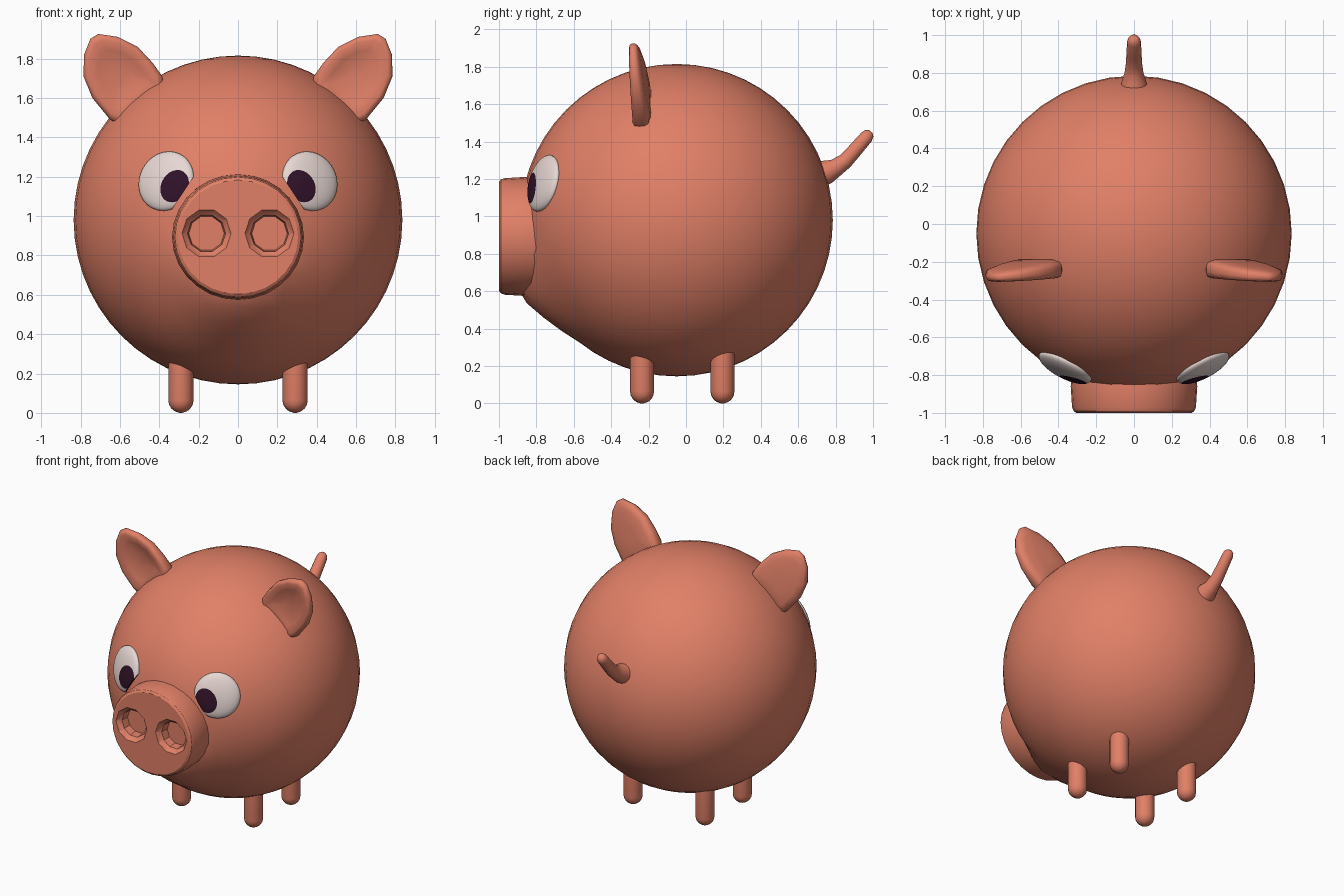
import bpy
import bmesh
from math import sin, cos, pi, radians, sqrt
from mathutils import Vector, Matrix

cube = bpy.data.objects.get("Cube")
if cube:
    bpy.data.objects.remove(cube)


def material(name, color):
    mat = bpy.data.materials.new(name)
    mat.use_nodes = True
    mat.diffuse_color = (*color, 1)
    mat.node_tree.nodes["Principled BSDF"].inputs["Base Color"].default_value = (*color, 1)
    return mat


SKIN = material("salmon pink", (0.75, 0.215, 0.135))
WHITE = material("eye white", (0.8, 0.68, 0.65))
DARK = material("dark plum", (0.03, 0.006, 0.022))


def finish(name, bm, mats=(SKIN,), angle=40, mirror=False):
    """Turn a bmesh into a smooth object, mirrored across x if asked."""
    bmesh.ops.recalc_face_normals(bm, faces=bm.faces)
    mesh = bpy.data.meshes.new(name)
    bm.to_mesh(mesh)
    bm.free()
    for mat in mats:
        mesh.materials.append(mat)
    mesh.shade_smooth()
    mesh.set_sharp_from_angle(angle=radians(angle))
    obj = bpy.data.objects.new(name, mesh)
    bpy.context.collection.objects.link(obj)
    if mirror:
        obj.modifiers.new("mirror", 'MIRROR')
    return obj


def loft(rings):
    """Skin a list of equal-length point rings and cap both ends."""
    bm = bmesh.new()
    loops = [[bm.verts.new(p) for p in ring] for ring in rings]
    count = len(loops[0])
    for a, b in zip(loops, loops[1:]):
        for i in range(count):
            j = (i + 1) % count
            bm.faces.new((a[i], a[j], b[j], b[i]))
    bm.faces.new(loops[0])
    bm.faces.new(loops[-1])
    return bm


def ring(center, u, v, ru, rv, sides):
    return [Vector(center) + Vector(u) * ru * cos(2 * pi * i / sides)
            + Vector(v) * rv * sin(2 * pi * i / sides) for i in range(sides)]


X, Y, Z = Vector((1, 0, 0)), Vector((0, 1, 0)), Vector((0, 0, 1))

# Body: a sphere with the chin drawn forward under the snout
CENTER = Vector((0, -0.05, 0.98))
RADIUS = 0.835
bm = bmesh.new()
bmesh.ops.create_uvsphere(bm, u_segments=40, v_segments=28, radius=RADIUS)
bmesh.ops.translate(bm, verts=bm.verts, vec=CENTER)
for v in bm.verts:
    if v.co.y < -0.4 and v.co.z < 0.85:
        t = min(max((v.co.z - 0.33) / 0.24, 0), 1)
        side = max(0, 1 - (v.co.x / 0.32) ** 2) ** 1.5
        v.co.y = min(v.co.y, max(v.co.y - 0.11 * t * side, -0.9))
finish("body", bm)

# Snout: a short barrel with a bevelled rim, and nostrils cut into it
SNOUT_Z = 0.893
profile = [(-0.74, 0.325), (-0.86, 0.335), (-0.97, 0.328), (-0.99, 0.32), (-1.0, 0.305)]
snout = finish("snout", loft([ring((0, y, SNOUT_Z), X, Z, r, r * 0.95, 28) for y, r in profile]))
cutters = []
for s in (-1, 1):
    steps = [(-1.03, 0.148), (-0.975, 0.105), (-0.97, 0.097), (-0.915, 0.09)]
    cut = finish("nostril_cutter", loft(
        [ring((s * 0.16, y, 0.912), X, Z, r, r, 10) for y, r in steps]))
    cut.hide_render = True
    mod = snout.modifiers.new("nostril", 'BOOLEAN')
    mod.operation = 'DIFFERENCE'
    mod.solver = 'EXACT'
    mod.object = cut
    cutters.append(cut)
bpy.context.view_layer.update()
carved = bpy.data.meshes.new_from_object(
    snout.evaluated_get(bpy.context.evaluated_depsgraph_get()))
snout.modifiers.clear()
snout.data = carved
carved.shade_smooth()
carved.set_sharp_from_angle(angle=radians(25))
for cut in cutters:
    bpy.data.objects.remove(cut)

# Eyes: flattened domes whose pole rings form the pupil
ex, ez = -0.37, 1.18
ey = CENTER.y - sqrt(RADIUS ** 2 - ex ** 2 - (ez - CENTER.z) ** 2)
normal = (Vector((ex, ey, ez)) - CENTER).normalized()
across = Z.cross(normal).normalized()
up = normal.cross(across)
frame = Matrix((across, up, normal)).transposed()
pole = Vector((0.52, -0.26, 0.81)).normalized()
bm = bmesh.new()
bmesh.ops.create_uvsphere(bm, u_segments=32, v_segments=32, radius=1)
bm.transform(Z.rotation_difference(pole).to_matrix().to_4x4())
for f in bm.faces:
    f.material_index = int(f.calc_center_median().normalized().dot(pole) > cos(radians(34)))
for v in bm.verts:
    v.co = (Vector((ex, ey, ez)) - normal * 0.012
            + frame @ Vector((v.co.x * 0.155, v.co.y * 0.155, v.co.z * 0.045)))
# Trim the inner lower edge beside the snout
bmesh.ops.bisect_plane(bm, geom=bm.verts[:] + bm.edges[:] + bm.faces[:],
                       plane_co=(-0.275, -0.8, 1.125), plane_no=(0.83, 0, -0.55),
                       clear_outer=True)
rim = [e for e in bm.edges if e.is_boundary]
for f in bmesh.ops.holes_fill(bm, edges=rim, sides=0)["faces"]:
    f.material_index = 1
finish("eyes", bm, (WHITE, DARK), mirror=True)

# Ears: a leaf outline, thinner at the tip, dished at the front
outline = [(-0.58, 1.45), (-0.65, 1.49), (-0.74, 1.6), (-0.785, 1.71), (-0.782, 1.82),
           (-0.75, 1.9), (-0.71, 1.925), (-0.61, 1.91), (-0.51, 1.86), (-0.435, 1.78),
           (-0.385, 1.71), (-0.37, 1.64)]
middle = Vector((-0.6, 0, 1.72))
base, axis = Vector((-0.5, 0, 1.6)), Vector((-0.62, 0, 0.78))
layers = [(0.3, -0.25), (0.6, -0.6), (0.85, -1), (0.96, -0.8), (1, -0.3),
          (1, 0.3), (0.95, 0.7), (0.75, 1), (0.3, 1.1)]
rings = []
for scale, depth in layers:
    points = []
    for x, z in outline:
        p = middle + (Vector((x, 0, z)) - middle) * scale
        t = min(max((p - base).dot(axis) / 0.38, 0), 1)
        p.y = -0.235 - 0.045 * t + depth * 0.05 * (1 - 0.45 * t)
        points.append(p)
    rings.append(points)
finish("ears", loft(rings), angle=60, mirror=True)

# Legs: round-ended pegs
R = 0.064
for name, y in (("front_legs", -0.235), ("back_legs", 0.195)):
    rings = []
    for a in (8, 30, 50, 70, 90):
        r = R * sin(radians(a))
        rings.append(ring((-0.29, y, R - R * cos(radians(a))), X, Y, r, r, 16))
    rings.append(ring((-0.29, y, 0.32), X, Y, R, R, 16))
    finish(name, loft(rings), mirror=True)

# Tail: a bent tube, flared at the root and rounded at the end
path = [(0.70, 1.22, 0.075), (0.76, 1.24, 0.064), (0.80, 1.26, 0.05), (0.85, 1.295, 0.043),
        (0.90, 1.35, 0.04), (0.965, 1.425, 0.037), (0.98, 1.444, 0.029), (0.988, 1.454, 0.012)]
rings = []
for i, (y, z, r) in enumerate(path):
    a, b = path[max(i - 1, 0)], path[min(i + 1, len(path) - 1)]
    along = Vector((0, b[0] - a[0], b[1] - a[1])).normalized()
    rings.append(ring((0, y, z), X, along.cross(X), r, r, 14))
finish("tail", loft(rings), angle=60)
